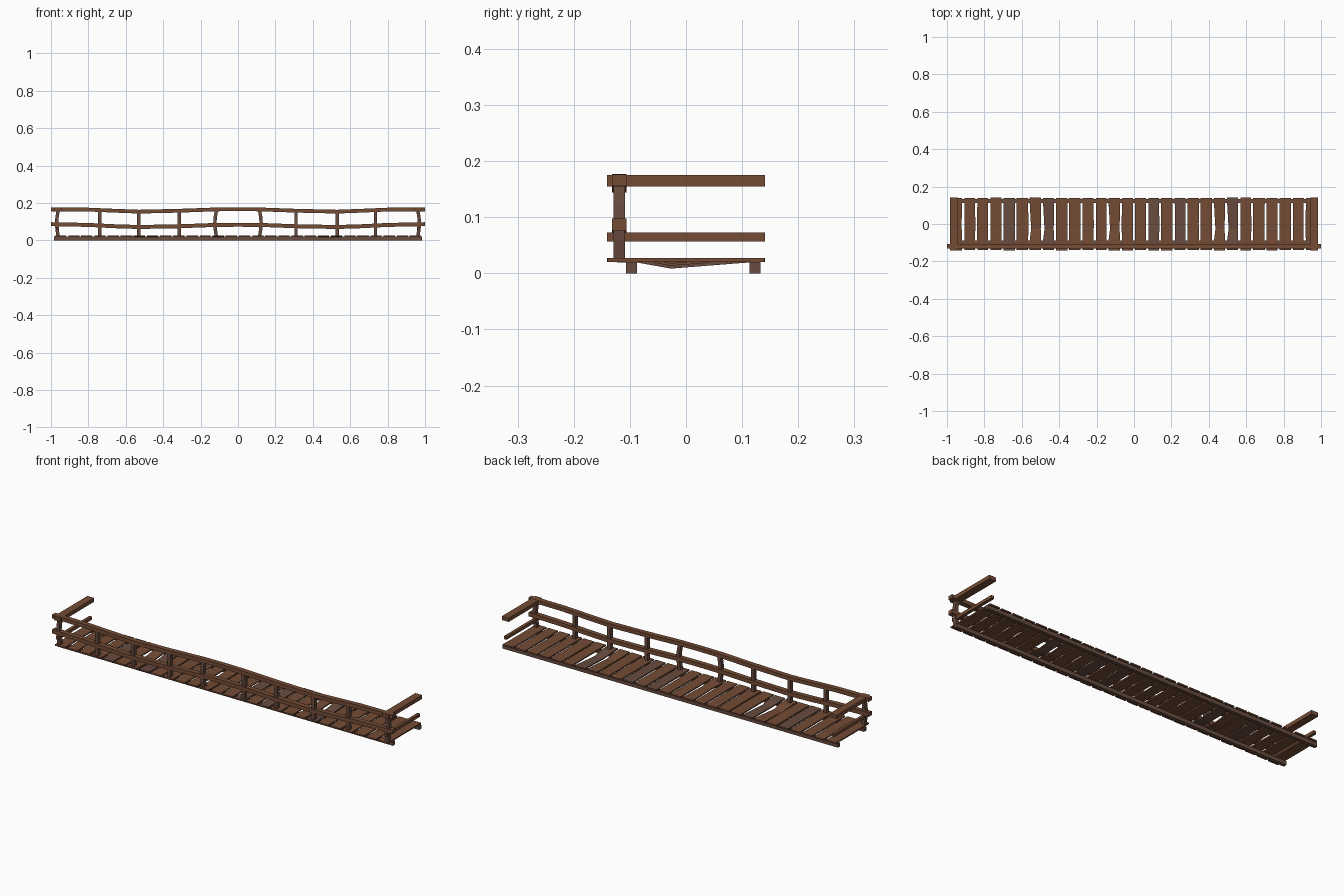
import bpy, random
from mathutils import Vector

if "Cube" in bpy.data.objects:
    bpy.data.objects.remove(bpy.data.objects["Cube"])

random.seed(4)


def wood(name, col):
    m = bpy.data.materials.new(name)
    m.diffuse_color = (*col, 1)
    m.use_nodes = True
    m.node_tree.nodes["Principled BSDF"].inputs["Base Color"].default_value = m.diffuse_color
    return m


BROWN = wood("warm_wood", (0.175, 0.072, 0.036))
DARK = wood("aged_wood", (0.14, 0.072, 0.05))


def loft(name, centres, u, v, mat):
    """Square-section timber: centres = list of (point, half_u, half_v)."""
    u, v = Vector(u), Vector(v)
    verts, faces = [], []
    for p, a, b in centres:
        p = Vector(p)
        verts += [p - u * a - v * b, p + u * a - v * b,
                  p + u * a + v * b, p - u * a + v * b]
    n = len(centres)
    for i in range(n - 1):
        for k in range(4):
            j = (k + 1) % 4
            faces.append((i * 4 + k, i * 4 + j, i * 4 + 4 + j, i * 4 + 4 + k))
    faces += [(3, 2, 1, 0), tuple(n * 4 - 4 + k for k in range(4))]
    me = bpy.data.meshes.new(name)
    me.from_pydata(verts, [], faces)
    me.materials.append(mat)
    ob = bpy.data.objects.new(name, me)
    bpy.context.collection.objects.link(ob)
    # consistent outward normals
    import bmesh
    bm = bmesh.new()
    bm.from_mesh(me)
    bmesh.ops.recalc_face_normals(bm, faces=bm.faces)
    bm.to_mesh(me)
    bm.free()
    return ob


X, Y, Z = (1, 0, 0), (0, 1, 0), (0, 0, 1)

# Long bearers under the deck
for name, y in (("front_bearer", -0.097), ("back_bearer", 0.123)):
    loft(name, [((-0.985, y, 0.010), 0.0095, 0.010),
                ((0.985, y, 0.010), 0.0095, 0.010)], Y, Z, DARK)

# Deck planks, slightly uneven; a few have sagged and narrowed mid-span
COUNT, PITCH = 28, 0.0703
SAGGED = {6: 0.012, 7: 0.008, 12: 0.004, 20: 0.008, 21: 0.012}
for i in range(COUNT):
    x = (i - (COUNT - 1) / 2) * PITCH
    w = 0.0295 + random.uniform(-0.001, 0.002)
    y0 = -0.141 + random.uniform(0, 0.003)
    y1 = 0.141 - random.uniform(0, 0.003)
    sec = [((x, y0, 0.0235), w, 0.0035)]
    if i in SAGGED:
        d = SAGGED[i]
        sec += [((x, -0.088, 0.0225), w, 0.003),
                ((x + 0.003, -0.027, 0.0235 - d), w * 0.84, 0.003),
                ((x, 0.113, 0.0225), w, 0.003)]
    else:
        sec.append(((x + random.uniform(-0.002, 0.002), 0, 0.0235), w, 0.0035))
    sec.append(((x, y1, 0.0235), w, 0.0035))
    loft(f"plank_{i + 1}", sec, X, Z, random.choice((BROWN, BROWN, DARK)))

# Front posts; the end and centre ones are bowed
RAIL_Y = -0.119
POSTS = [(-0.962, -0.008), (-0.74, 0), (-0.53, 0), (-0.315, 0), (-0.116, -0.008),
         (0.116, 0.008), (0.31, 0), (0.53, 0), (0.735, 0), (0.962, 0.008)]
for i, (x, bow) in enumerate(POSTS):
    sec = [((x + bow * f, RAIL_Y, z), 0.009, 0.0105)
           for z, f in ((0.024, 0), (0.06, 0.7), (0.09, 1), (0.125, 0.7), (0.164, -0.2))]
    loft(f"post_{i + 1}", sec, X, Y, DARK)

# Wavy front rails
HALF_TOP = [(0, 0.167), (0.12, 0.166), (0.31, 0.159), (0.53, 0.154),
            (0.66, 0.159), (0.80, 0.165), (1.0, 0.166)]
HALF_LOW = [(0, 0.084), (0.12, 0.083), (0.31, 0.076), (0.53, 0.072),
            (0.66, 0.076), (0.80, 0.083), (1.0, 0.087)]
for name, half, h in (("top_rail", HALF_TOP, 0.010), ("lower_rail", HALF_LOW, 0.0105)):
    path = [(-x, z) for x, z in half[:0:-1]] + half
    loft(name, [((x, RAIL_Y, z), 0.013, h) for x, z in path], Y, Z, BROWN)

# Cross rails at both ends, reaching back over the deck
for side, s in (("left", -1), ("right", 1)):
    for part, z, w, h in (("top", 0.165, 0.020, 0.010), ("lower", 0.065, 0.008, 0.008)):
        x = s * 0.964
        loft(f"{side}_end_{part}_rail", [((x, -0.141, z), w, h),
                                         ((x, 0.141, z), w, h)], X, Z, BROWN)
